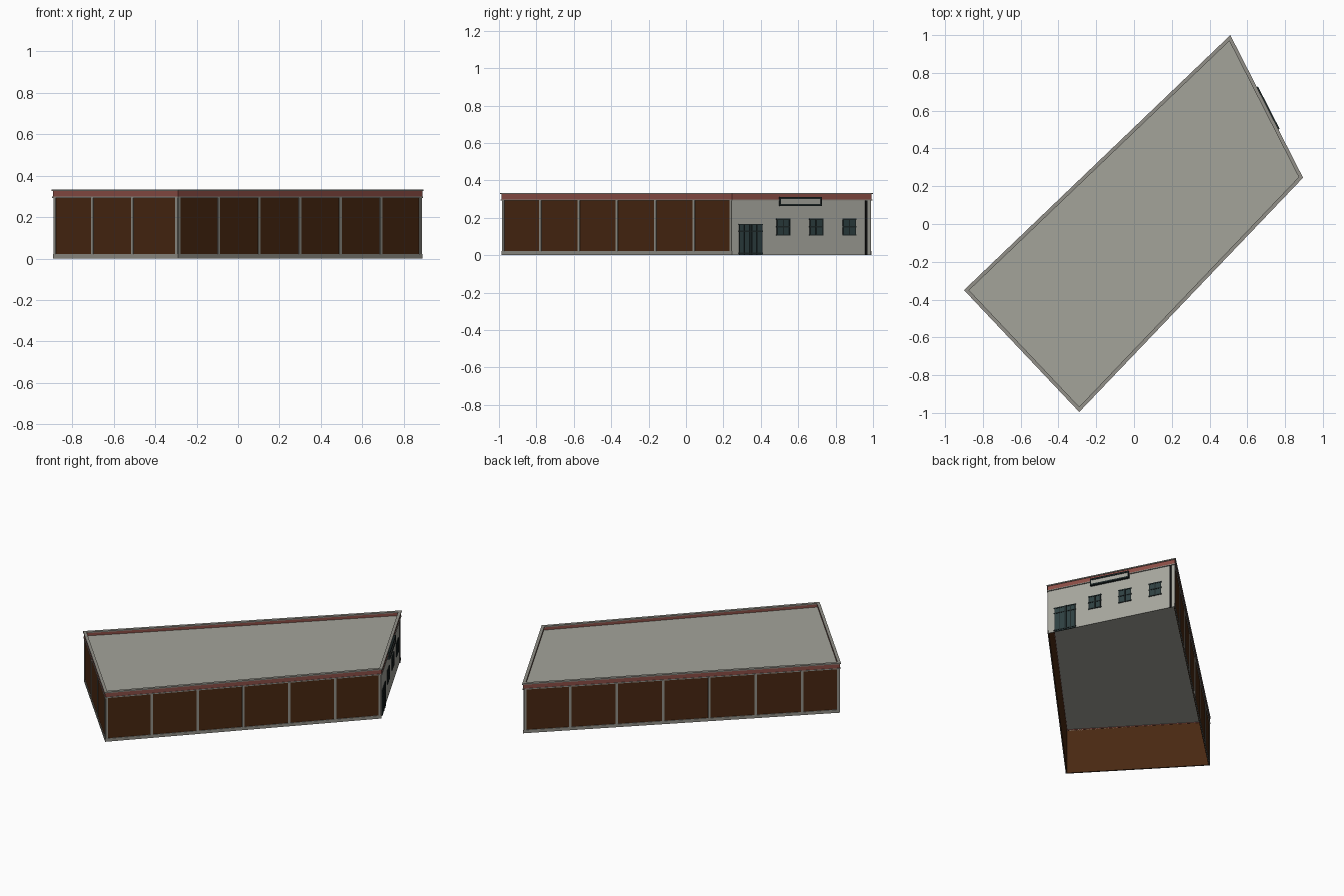
import bpy, bmesh
from mathutils import Vector

if "Cube" in bpy.data.objects:
    bpy.data.objects.remove(bpy.data.objects["Cube"])

def material(name, srgb):
    m = bpy.data.materials.new(name)
    m.diffuse_color = [(c / 255 / 12.92 if c < 11 else ((c / 255 + 0.055) / 1.055) ** 2.4) for c in srgb] + [1]
    m.use_nodes = True
    m.node_tree.nodes["Principled BSDF"].inputs["Base Color"].default_value = m.diffuse_color
    return m

ROOF = material("roof grey", (163, 164, 154))
WALL = material("plaster grey", (166, 166, 158))
TRIM = material("trim grey", (146, 144, 136))
BROWN = material("brown panel", (72, 39, 17))
RED = material("brick red", (140, 78, 70))
GLASS = material("dark teal", (46, 64, 66))
FRAME = material("frame dark", (30, 40, 40))
BLACK = material("pipe black", (18, 18, 18))

# Footprint corners, counter-clockwise: back, left, front, right
A, D, C, B = [Vector(p) for p in ((0.51, 1.0), (-0.90, -0.35), (-0.29, -0.995), (0.895, 0.245))]
PTS = [A, D, C, B]
BACK, LEFT, FRONT, ENTRY = range(4)     # edges A-D, D-C, C-B, B-A

def out_normal(i):
    d = (PTS[(i + 1) % 4] - PTS[i]).normalized()
    return Vector((d.y, -d.x))

def corner(i, inset):
    # mitred corner moved inwards by inset
    n0, n1 = out_normal(i - 1 if i else 3), out_normal(i)
    return PTS[i] - (n0 + n1) * (inset / (1 + n0.dot(n1)))

def prism(name, poly, z0, z1, mat):
    bm = bmesh.new()
    lo = [bm.verts.new((p.x, p.y, z0)) for p in poly]
    hi = [bm.verts.new((p.x, p.y, z1)) for p in poly]
    n = len(poly)
    bm.faces.new(lo[::-1])
    bm.faces.new(hi)
    for k in range(n):
        bm.faces.new((lo[k], lo[(k + 1) % n], hi[(k + 1) % n], hi[k]))
    bmesh.ops.recalc_face_normals(bm, faces=bm.faces)
    me = bpy.data.meshes.new(name)
    bm.to_mesh(me)
    bm.free()
    me.materials.append(mat)
    ob = bpy.data.objects.new(name, me)
    bpy.context.collection.objects.link(ob)
    return ob

def strip(name, i, outer, inner, z0, z1, mat):
    # mitred strip running along one side
    j = (i + 1) % 4
    prism(name, [corner(i, outer), corner(j, outer), corner(j, inner), corner(i, inner)], z0, z1, mat)

def block(name, i, s0, s1, z0, z1, mat, proud, depth=0.0):
    # box on side i between fractions s0 and s1, standing proud of the wall face
    p, q, n = corner(i, FACE), corner((i + 1) % 4, FACE), out_normal(i)
    a, b = p.lerp(q, s0), p.lerp(q, s1)
    prism(name, [a + n * proud, b + n * proud, b - n * depth, a - n * depth], z0, z1, mat)

FACE = 0.009     # inset of the wall face from the coping edge

# Walls (open underneath) and roof slab
names = ["back_wall", "left_wall", "front_wall", "entry_wall"]
for i in range(4):
    strip(names[i], i, FACE, FACE + 0.004, 0, 0.30, WALL if i == ENTRY else BROWN)
    strip(names[i] + "_parapet", i, 0.005, 0.015, 0.298, 0.326, RED)
    strip(names[i] + "_coping", i, 0.0, 0.019, 0.326, 0.333, TRIM)
    strip(names[i] + "_ledge", i, 0.002, 0.013, 0.292, 0.298, TRIM)
    if i != ENTRY:
        strip(names[i] + "_plinth", i, 0.005, FACE, 0, 0.021, TRIM)
prism("roof", [corner(i, 0.012) for i in range(4)], 0.302, 0.306, ROOF)

# Columns between the brown panels
bays = {BACK: [k * 0.147 for k in range(1, 7)], LEFT: [0.31, 0.635], FRONT: [k / 6 for k in range(1, 6)]}
for i, fractions in bays.items():
    length = (PTS[(i + 1) % 4] - PTS[i]).length
    h = 0.0075 / length
    for f in fractions:
        block("column", i, f - h, f + h, 0, 0.293, TRIM, 0.004)
    for a, b in ((0, 2 * h), (1 - 2 * h, 1)):
        block("corner_column", i, a, b, 0, 0.293, TRIM, 0.004)

# Entry side details, placed by their y position
def entry(name, y0, y1, z0, z1, mat, proud):
    f = lambda y: (y - B.y) / (A.y - B.y)
    block(name, ENTRY, f(y0), f(y1), z0, z1, mat, proud)

# Windows with glazing bars
for y0, y1 in ((0.49, 0.558), (0.67, 0.738), (0.852, 0.918)):
    w = y1 - y0
    entry("window_glass", y0, y1, 0.108, 0.192, GLASS, 0.002)
    for k in range(3):
        y = y0 + k * w / 2
        entry("window_upright", y - 0.003, y + 0.003, 0.104, 0.196, FRAME, 0.005)
    for z in (0.108, 0.152, 0.192):
        entry("window_rail", y0 - 0.005, y1 + 0.005, z - 0.003, z + 0.003, FRAME, 0.005)

# Double door with transom
entry("door_panel", 0.283, 0.407, 0, 0.163, GLASS, 0.002)
for y in (0.285, 0.312, 0.342, 0.352, 0.38, 0.406):
    entry("door_upright", y - 0.002, y + 0.002, 0, 0.167, FRAME, 0.005)
for z in (0.01, 0.128, 0.163):
    entry("door_rail", 0.279, 0.411, z - 0.003, z + 0.003, FRAME, 0.005)

# Blank sign frame
entry("sign_panel", 0.505, 0.725, 0.266, 0.306, WALL, 0.011)
for z in (0.268, 0.305):
    entry("sign_rail", 0.50, 0.73, z - 0.005, z + 0.005, FRAME, 0.016)
for y in (0.503, 0.727):
    entry("sign_post", y - 0.003, y + 0.003, 0.263, 0.31, FRAME, 0.016)

# Drain pipe near the back corner
entry("drain_pipe", 0.972, 0.982, 0, 0.293, BLACK, 0.006)
